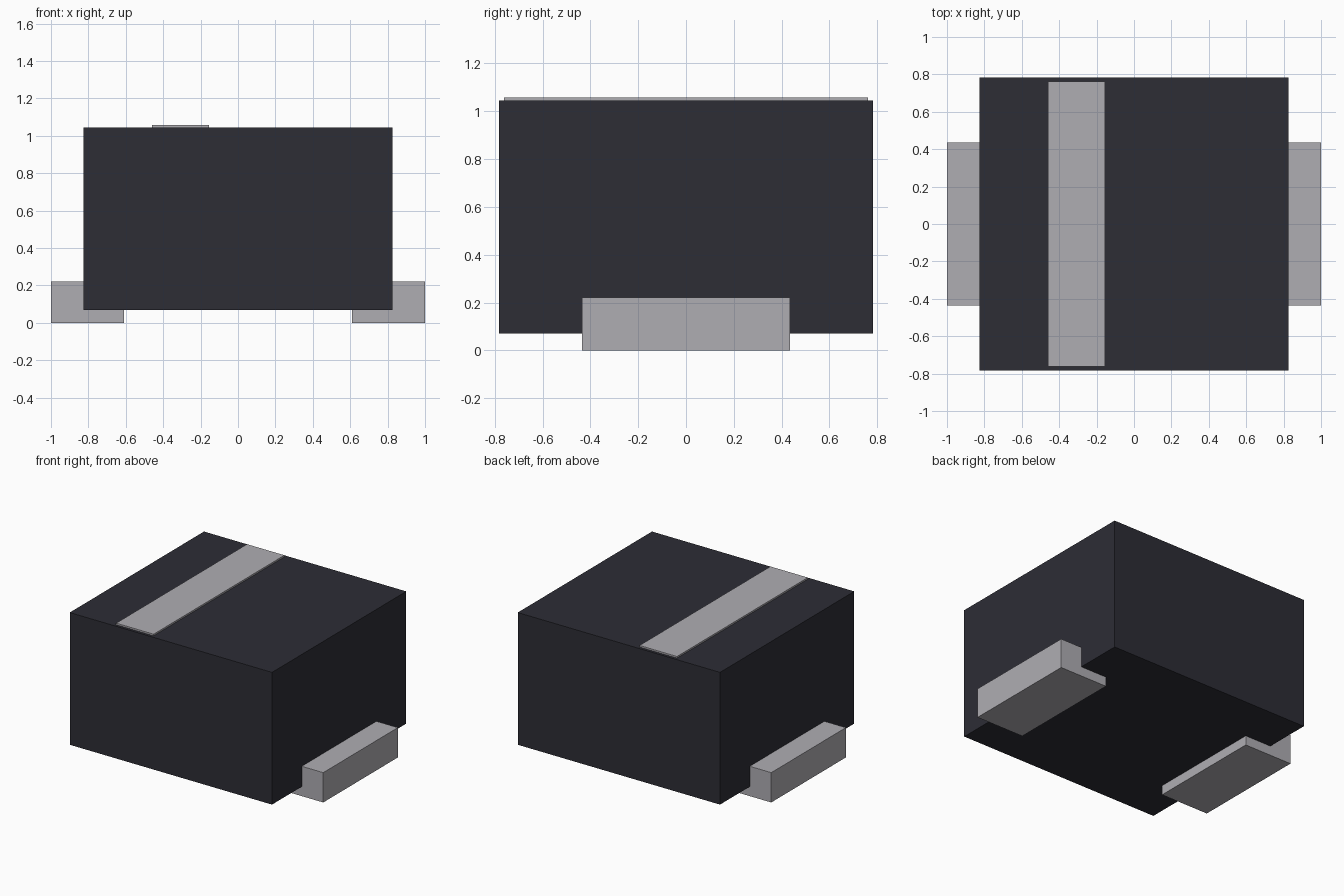
import bpy
import bmesh

cube = bpy.data.objects.get("Cube")
if cube:
    bpy.data.objects.remove(cube, do_unlink=True)


def make_material(name, colour):
    mat = bpy.data.materials.new(name)
    mat.use_nodes = True
    mat.diffuse_color = (*colour, 1)
    bsdf = next(n for n in mat.node_tree.nodes if n.type == 'BSDF_PRINCIPLED')
    bsdf.inputs["Base Color"].default_value = (*colour, 1)
    return mat


def extrude_profile(name, profile, y_min, y_max, mat):
    """Extrude an x-z outline along y into a solid."""
    bm = bmesh.new()
    face = bm.faces.new([bm.verts.new((x, y_min, z)) for x, z in profile])
    result = bmesh.ops.extrude_face_region(bm, geom=[face])
    moved = [g for g in result["geom"] if isinstance(g, bmesh.types.BMVert)]
    bmesh.ops.translate(bm, vec=(0, y_max - y_min, 0), verts=moved)
    bmesh.ops.recalc_face_normals(bm, faces=bm.faces)
    mesh = bpy.data.meshes.new(name)
    bm.to_mesh(mesh)
    bm.free()
    mesh.materials.append(mat)
    obj = bpy.data.objects.new(name, mesh)
    bpy.context.collection.objects.link(obj)
    return obj


def box_outline(x0, x1, z0, z1):
    return [(x0, z0), (x1, z0), (x1, z1), (x0, z1)]


charcoal = make_material("charcoal_plastic", (0.026, 0.026, 0.036))
silver = make_material("silver_metal", (0.43, 0.42, 0.45))

# Dimensions shared between the parts
half_width, half_depth = 0.825, 0.782
bottom, top = 0.07, 1.045

# Moulded body
extrude_profile("body", box_outline(-half_width, half_width, bottom, top),
                -half_depth, half_depth, charcoal)

# Polarity stripe on the top
extrude_profile("top_stripe", box_outline(-0.46, -0.155, top, top + 0.012),
                -0.762, 0.762, silver)

# L-shaped terminals wrapping under each side
terminal = [(0.61, 0), (1, 0), (1, 0.22), (half_width, 0.22),
            (half_width, bottom), (0.61, bottom)]
for name, side in (("left_terminal", 1), ("right_terminal", -1)):
    extrude_profile(name, [(side * x, z) for x, z in terminal],
                    -0.435, 0.435, silver)
